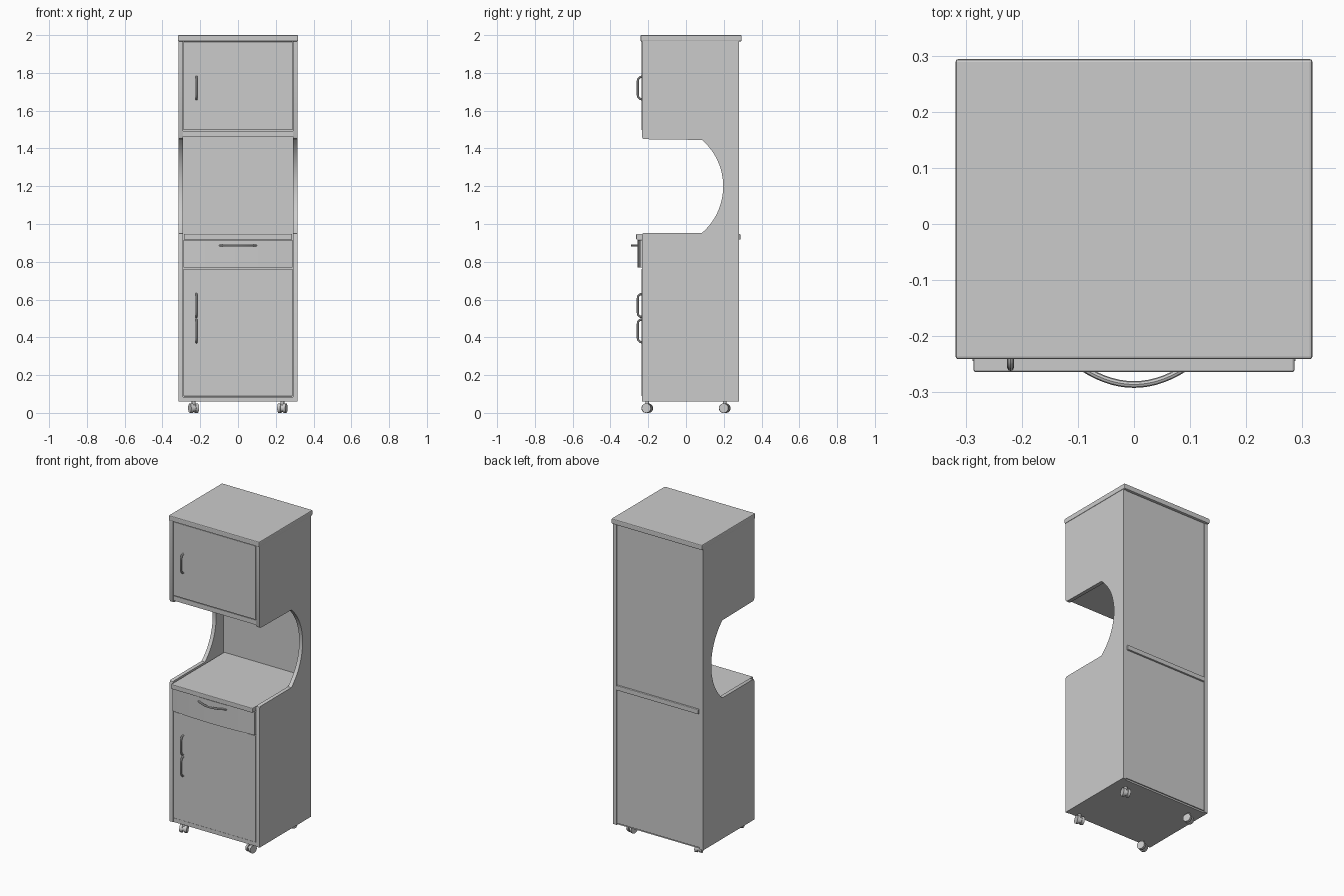
import bpy, bmesh, math
from mathutils import Vector, Matrix

if "Cube" in bpy.data.objects:
    bpy.data.objects.remove(bpy.data.objects["Cube"])

grey = bpy.data.materials.new("light grey")
grey.diffuse_color = (0.6, 0.6, 0.6, 1)
grey.use_nodes = True
grey.node_tree.nodes["Principled BSDF"].inputs["Base Color"].default_value = grey.diffuse_color


def finish(name, bm, bevel=0.0, smooth=False):
    bmesh.ops.recalc_face_normals(bm, faces=bm.faces[:])
    me = bpy.data.meshes.new(name)
    bm.to_mesh(me)
    bm.free()
    ob = bpy.data.objects.new(name, me)
    bpy.context.collection.objects.link(ob)
    me.materials.append(grey)
    if bevel:
        m = ob.modifiers.new("soft edges", 'BEVEL')
        m.width, m.segments, m.limit_method = bevel, 2, 'ANGLE'
    if smooth:
        bpy.ops.object.select_all(action='DESELECT')
        ob.select_set(True)
        bpy.context.view_layer.objects.active = ob
        bpy.ops.object.shade_smooth_by_angle(angle=math.radians(35))
    return ob


def box(name, x, y, z, bevel=0.0):
    bm = bmesh.new()
    size = [b - a for a, b in (x, y, z)]
    mid = [(a + b) / 2 for a, b in (x, y, z)]
    bmesh.ops.create_cube(bm, size=1, matrix=Matrix.Translation(mid) @ Matrix.Diagonal((*size, 1)))
    return finish(name, bm, bevel)


def extrude(name, pts, vec, bevel=0.0, smooth=False):
    bm = bmesh.new()
    f = bm.faces.new([bm.verts.new(p) for p in pts])
    r = bmesh.ops.extrude_face_region(bm, geom=[f])
    bmesh.ops.translate(bm, vec=vec, verts=[v for v in r['geom'] if isinstance(v, bmesh.types.BMVert)])
    return finish(name, bm, bevel, smooth)


def tube(name, pts, radius):
    cu = bpy.data.curves.new(name, 'CURVE')
    cu.dimensions = '3D'
    cu.bevel_depth, cu.bevel_resolution, cu.use_fill_caps = radius, 2, True
    sp = cu.splines.new('POLY')
    sp.points.add(len(pts) - 1)
    for p, co in zip(sp.points, pts):
        p.co = (*co, 1)
    tmp = bpy.data.objects.new(name + "_path", cu)
    bpy.context.collection.objects.link(tmp)
    bpy.context.view_layer.update()
    me = bpy.data.meshes.new_from_object(tmp.evaluated_get(bpy.context.evaluated_depsgraph_get()))
    bpy.data.objects.remove(tmp)
    bm = bmesh.new()
    bm.from_mesh(me)
    return finish(name, bm, smooth=True)


# side panels with the round cut-out at worktop height
arc = []
for i in range(25):
    a = math.radians(49 - 98 * i / 24)
    arc.append((-0.129 + 0.326 * math.cos(a), 1.199 + 0.326 * math.sin(a)))
profile = [(-0.234, 0.06), (0.28, 0.06), (0.28, 1.97), (-0.234, 1.97), (-0.234, 1.462),
           (-0.23, 1.453), (-0.222, 1.449)] + arc + [(-0.222, 0.953), (-0.231, 0.949), (-0.234, 0.94)]
for name, x in (("left_side", -0.315), ("right_side", 0.291)):
    extrude(name, [(x, y, z) for y, z in profile], Vector((0.024, 0, 0)), smooth=True)

# carcass boards
W = (-0.291, 0.291)
box("top_board", (-0.318, 0.318), (-0.241, 0.294), (1.967, 2.0), 0.005)
box("back_panel", W, (0.268, 0.277), (0.07, 1.967))
box("bottom_board", W, (-0.23, 0.27), (0.06, 0.085))
box("upper_shelf", W, (-0.23, 0.27), (1.463, 1.493))
box("worktop", (-0.286, 0.286), (-0.264, 0.288), (0.917, 0.947), 0.004)

# doors
box("upper_door", (-0.288, 0.288), (-0.236, -0.218), (1.498, 1.965), 0.002)
box("lower_door", (-0.288, 0.288), (-0.236, -0.218), (0.088, 0.762), 0.002)

# drawer with a gently bowed front
bow = [(0.288 * math.cos(math.pi * i / 20), 0) for i in range(21)]
front = [(0.288 - 0.576 * i / 20, -0.258 + 0.014 * (1 - i / 10) ** 2) for i in range(21)]
extrude("drawer_front", [(x, y, 0.769) for x, y in front + [(-0.288, -0.215), (0.288, -0.215)]],
        Vector((0, 0, 0.145)), smooth=True)

# handles
def door_handle(name, z0, z1):
    pts = [(0.0, 0.0), (0.012, 0.003), (0.021, 0.012), (0.024, 0.028)]
    path = [(-0.22, -0.232 - d, z0 + 0.005 + h) for d, h in pts]
    path += [(-0.22, -0.232 - d, z1 - 0.005 - h) for d, h in reversed(pts)]
    tube(name, path, 0.006)


door_handle("upper_door_handle", 1.655, 1.785)
door_handle("lower_door_handle_top", 0.502, 0.635)
door_handle("lower_door_handle_bottom", 0.368, 0.500)
tube("drawer_handle", [(0.106 * (i / 8 - 1), -0.246 - 0.04 * (1 - (i / 8 - 1) ** 2), 0.886)
                       for i in range(17)], 0.006)

# castors: twin wheels, hood and stem
for sx, fx in ((-0.235, "left"), (0.235, "right")):
    for sy, fy in ((-0.205, "front"), (0.205, "back")):
        bm = bmesh.new()
        place = Matrix.Translation((sx, sy, 0)) @ Matrix.Rotation(math.radians(20 if sx < 0 else -15), 4, 'Z')
        turn = Matrix.Rotation(math.pi / 2, 4, 'Y')
        for off, r, d in ((-0.014, 0.025, 0.016), (0.014, 0.025, 0.016), (0, 0.019, 0.016)):
            bmesh.ops.create_cone(bm, cap_ends=True, segments=20, radius1=r, radius2=r, depth=d,
                                  matrix=place @ Matrix.Translation((off, 0, 0.025)) @ turn)
        bmesh.ops.create_cone(bm, cap_ends=True, segments=16, radius1=0.01, radius2=0.01, depth=0.03,
                              matrix=place @ Matrix.Translation((0, 0, 0.05)))
        finish(f"{fy}_{fx}_castor", bm, smooth=True)
